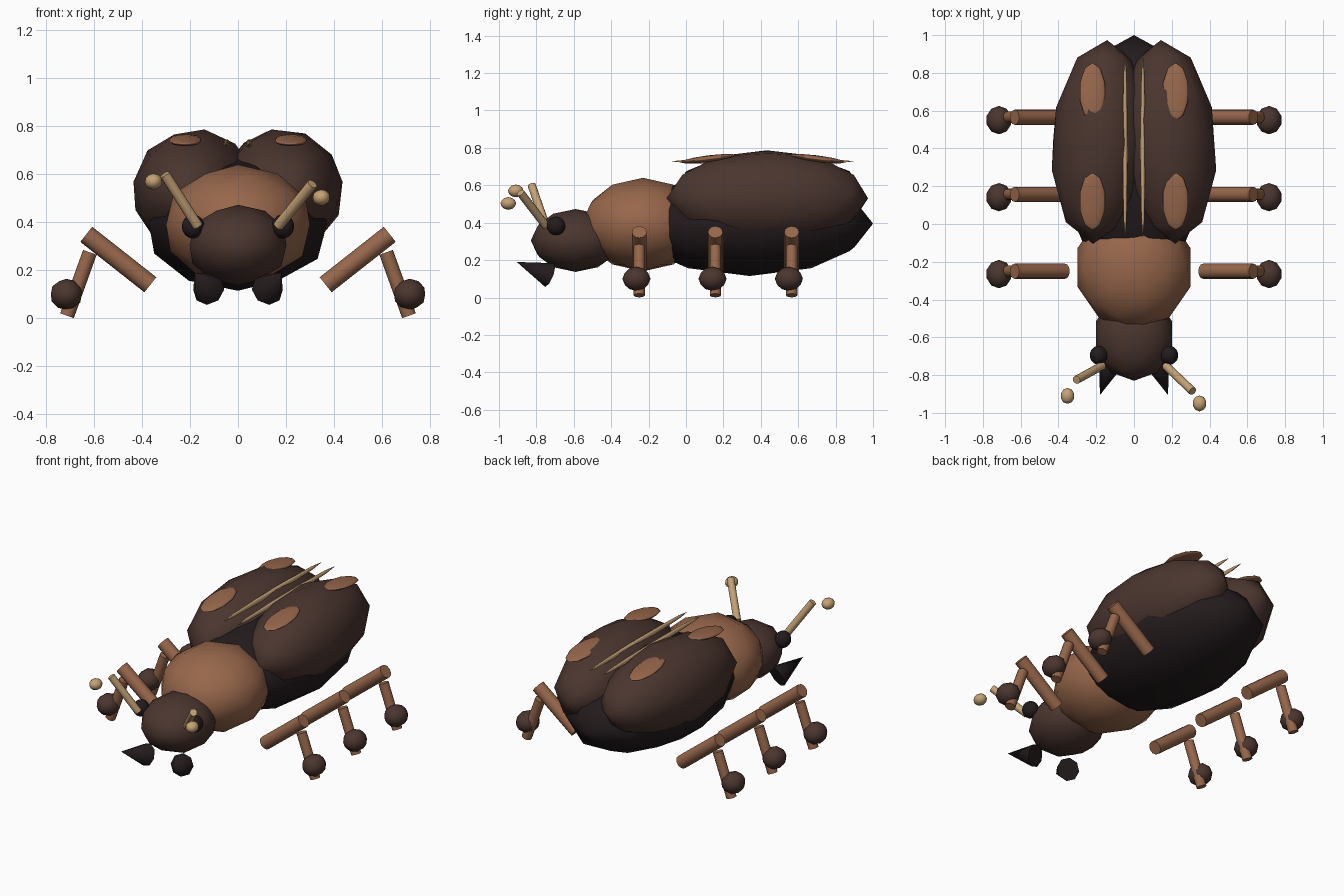
import bpy
from math import radians
from mathutils import Vector

cube = bpy.data.objects.get("Cube")
if cube:
    bpy.data.objects.remove(cube, do_unlink=True)


def material(name, rgb):
    m = bpy.data.materials.new(name)
    m.use_nodes = True
    m.diffuse_color = (*rgb, 1)
    m.node_tree.nodes["Principled BSDF"].inputs["Base Color"].default_value = (*rgb, 1)
    return m


shell_brown = material("shell brown", (0.07, 0.036, 0.028))
warm_brown = material("warm brown", (0.31, 0.135, 0.07))
black_brown = material("black brown", (0.017, 0.011, 0.012))
tan = material("tan", (0.56, 0.36, 0.18))


def finish(name, mat, angle=180):
    ob = bpy.context.object
    ob.name = name
    ob.data.materials.append(mat)
    bpy.ops.object.shade_smooth_by_angle(angle=radians(angle))
    return ob


def blob(name, mat, center, radii, turn=(0, 0, 0), detail=2):
    """Faceted ellipsoid with smooth shading."""
    bpy.ops.mesh.primitive_ico_sphere_add(subdivisions=detail, radius=1, location=center,
                                          rotation=[radians(a) for a in turn])
    bpy.context.object.scale = radii
    return finish(name, mat)


def rod(name, mat, start, end, r1, r2, sides=12):
    """Tapered or straight rod between two points."""
    a, b = Vector(start), Vector(end)
    bpy.ops.mesh.primitive_cone_add(vertices=sides, radius1=r1, radius2=r2, depth=(b - a).length,
                                    location=(a + b) / 2,
                                    rotation=(b - a).to_track_quat('Z', 'Y').to_euler())
    return finish(name, mat, 50)


# Body
blob("abdomen", black_brown, (0, 0.34, 0.395), (0.39, 0.66, 0.28))
blob("thorax", warm_brown, (0, -0.23, 0.39), (0.315, 0.33, 0.25))
blob("head", shell_brown, (0, -0.59, 0.305), (0.212, 0.24, 0.168))

for side, s in (("left", 1), ("right", -1)):
    # Wing case with its markings
    blob(f"{side}_wing_case", shell_brown, (s * 0.18, 0.435, 0.53), (0.26, 0.54, 0.26),
         (0, -9 * s, 4 * s))
    blob(f"{side}_wing_stripe", tan, (s * 0.047, 0.41, 0.728), (0.013, 0.49, 0.018))
    for place, y, tilt in (("front", 0.12, 7), ("rear", 0.7, -7)):
        blob(f"{side}_{place}_spot", warm_brown, (s * 0.22, y, 0.742), (0.07, 0.155, 0.018),
             (tilt, 0, 0))

    # Eye and jaw
    blob(f"{side}_eye", black_brown, (s * 0.187, -0.695, 0.383), (0.047, 0.05, 0.05), detail=3)
    rod(f"{side}_jaw", black_brown, (s * 0.122, -0.73, 0.12), (s * 0.18, -0.905, 0.19), 0.068, 0, 8)

    # Legs
    for place, y in (("front", -0.25), ("middle", 0.157), ("rear", 0.565)):
        rod(f"{side}_{place}_upper_leg", warm_brown, (s * 0.365, y, 0.14), (s * 0.632, y, 0.35),
            0.04, 0.04)
        rod(f"{side}_{place}_lower_leg", warm_brown, (s * 0.617, y, 0.275), (s * 0.712, y, 0.011),
            0.03, 0.03)
        blob(f"{side}_{place}_foot", shell_brown, (s * 0.715, y - 0.015, 0.1), (0.068, 0.075, 0.065))

# Antennae, held at slightly different angles
for side, s, end, tip in (("left", 1, (0.31, -0.885, 0.56), (0.347, -0.95, 0.503)),
                          ("right", -1, (-0.305, -0.825, 0.6), (-0.352, -0.91, 0.57))):
    rod(f"{side}_antenna", tan, (s * 0.168, -0.75, 0.385), end, 0.022, 0.022)
    blob(f"{side}_antenna_tip", tan, tip, (0.037, 0.042, 0.034))
